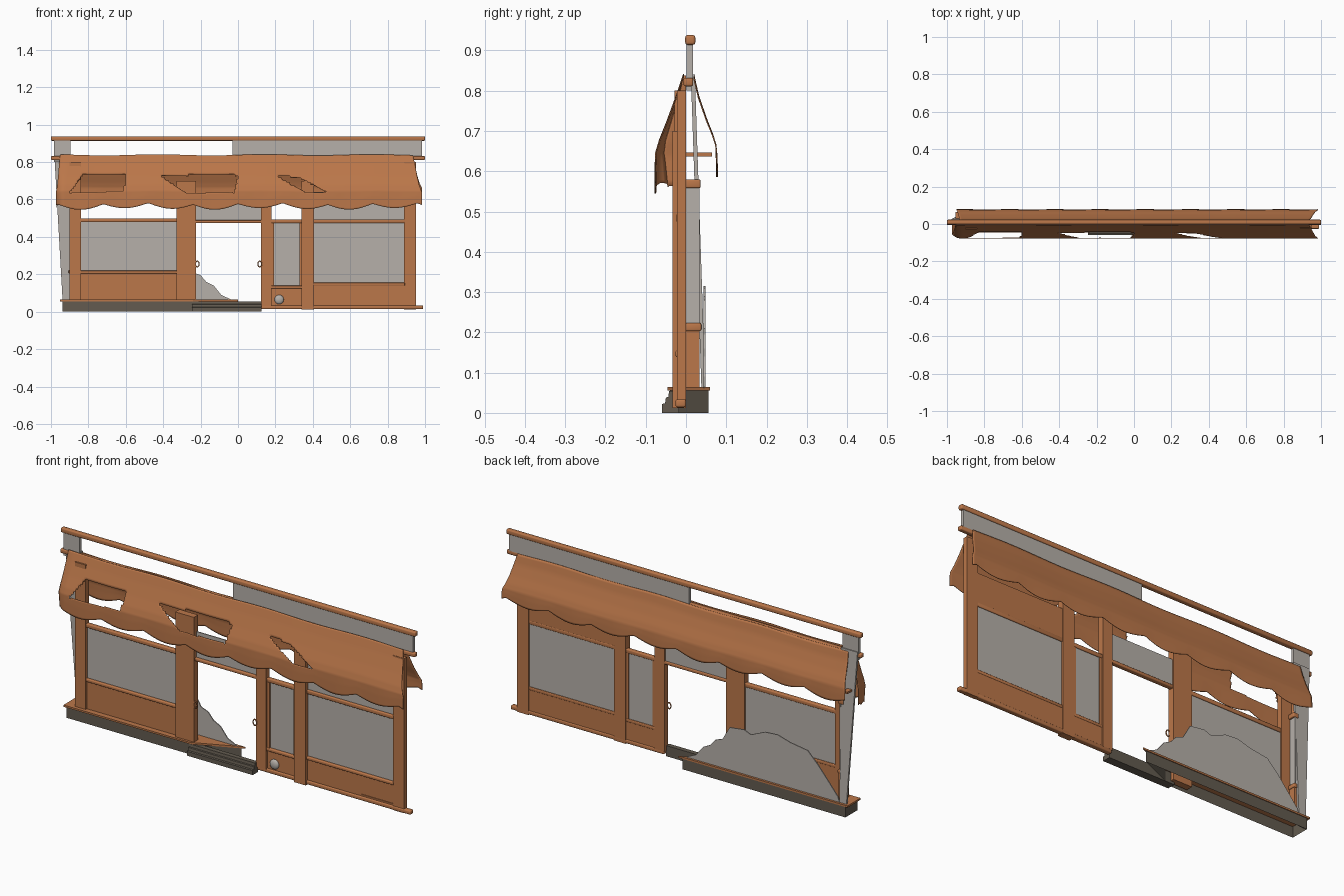
import bpy, bmesh, math
from mathutils import Vector
from mathutils.geometry import intersect_point_quad_2d

if "Cube" in bpy.data.objects:
    bpy.data.objects.remove(bpy.data.objects["Cube"])


def material(name, rgb):
    m = bpy.data.materials.new(name)
    m.diffuse_color = (*rgb, 1)
    m.use_nodes = True
    m.node_tree.nodes["Principled BSDF"].inputs["Base Color"].default_value = m.diffuse_color
    return m


WOOD = material("orange_wood", (0.50, 0.185, 0.068))
GREY = material("dusty_grey", (0.47, 0.435, 0.40))
STONE = material("dark_stone", (0.125, 0.105, 0.08))


def make(name, bm, mat, smooth=False):
    me = bpy.data.meshes.new(name)
    bm.to_mesh(me)
    bm.free()
    me.materials.append(mat)
    ob = bpy.data.objects.new(name, me)
    bpy.context.collection.objects.link(ob)
    if smooth:
        bpy.ops.object.select_all(action='DESELECT')
        ob.select_set(True)
        bpy.context.view_layer.objects.active = ob
        bpy.ops.object.shade_smooth_by_angle(angle=math.radians(40))
    return ob


def box(name, x0, x1, y0, y1, z0, z1, mat=WOOD, bevel=0):
    bm = bmesh.new()
    bmesh.ops.create_cube(bm, size=1)
    for v in bm.verts:
        v.co = Vector(((x0, x1)[v.co.x > 0], (y0, y1)[v.co.y > 0], (z0, z1)[v.co.z > 0]))
    if bevel:
        bmesh.ops.bevel(bm, geom=bm.edges[:], offset=bevel, segments=3,
                        profile=0.5, affect='EDGES')
    return make(name, bm, mat, bevel > 0)


def prism(name, pts, direction, mat, open_start=False):
    bm = bmesh.new()
    f = bm.faces.new([bm.verts.new(p) for p in pts])
    r = bmesh.ops.extrude_face_region(bm, geom=[f], use_keep_orig=True)
    bmesh.ops.translate(bm, verts=[g for g in r['geom'] if isinstance(g, bmesh.types.BMVert)],
                        vec=direction)
    if open_start:
        bmesh.ops.delete(bm, geom=[f], context='FACES_ONLY')
    bmesh.ops.recalc_face_normals(bm, faces=bm.faces[:])
    return make(name, bm, mat)


# top rail, cornice, surviving sign board
box("top_rail", -1, 1, -0.002, 0.023, 0.914, 0.938, bevel=0.006)
box("cornice_rail", -1, 1, -0.006, 0.018, 0.811, 0.832, bevel=0.005)
box("sign_board", -0.03, 0.985, 0.001, 0.017, 0.815, 0.915, GREY)
box("sign_board_stub", -0.985, -0.895, 0.001, 0.017, 0.80, 0.915, GREY)

# leaning grey corner post behind the left end
prism("leaning_post", [(-0.982, 0.012, 0.84), (-0.89, 0.012, 0.84),
                       (-0.90, 0.04, 0.01), (-0.935, 0.04, 0.01)], (0, 0.01, 0), GREY)

# pillars: x range, front y, bottom, top
for n, x0, x1, y0, z0, z1 in (
        ("left_pillar", -0.90, -0.84, -0.028, 0.06, 0.80),
        ("door_left_pillar", -0.33, -0.225, -0.034, 0.012, 0.70),
        ("door_right_pillar", 0.122, 0.178, -0.028, 0.03, 0.70),
        ("inner_right_pillar", 0.34, 0.405, -0.034, 0.012, 0.70),
        ("right_pillar", 0.888, 0.952, -0.022, 0.012, 0.80)):
    box(n, x0, x1, y0, 0.0, z0, z1)

# window bays: x range, sill height, glass top
for n, x0, x1, base, sill, top in (("left", -0.845, -0.325, 0.06, 0.22, 0.485),
                                   ("small", 0.175, 0.345, 0.03, 0.14, 0.48),
                                   ("right", 0.40, 0.892, 0.03, 0.155, 0.48)):
    box(n + "_lower_panel", x0, x1, -0.018, -0.004, base, sill)
    box(n + "_sill", x0, x1, -0.026, -0.002, sill - 0.016, sill, bevel=0.004)
    box(n + "_glass", x0, x1, -0.013, -0.008, sill, top, GREY)
    box(n + "_head_rail", x0, x1, -0.024, -0.002, top - 0.006, top + 0.014, bevel=0.004)
for x in (0.178, 0.328):
    box("small_window_jamb", x, x + 0.014, -0.022, -0.004, 0.13, 0.48)
box("right_transom_glass", 0.40, 0.892, -0.013, -0.009, 0.49, 0.64, GREY)
box("right_transom_backing", 0.40, 0.892, -0.008, -0.003, 0.49, 0.64)
box("door_transom_glass", -0.23, 0.13, -0.013, -0.008, 0.485, 0.62, GREY)
box("door_lintel", -0.23, 0.18, -0.026, -0.002, 0.474, 0.49, bevel=0.004)
box("right_base_rail", 0.125, 0.99, -0.026, 0.0, 0.014, 0.034, bevel=0.005)
box("right_panel_trim", 0.71, 0.89, -0.022, -0.016, 0.038, 0.044)

# left end wall with side window
box("side_lower_panel", -0.90, -0.885, 0, 0.034, 0.06, 0.21)
box("side_sill", -0.905, -0.88, -0.002, 0.038, 0.203, 0.223, bevel=0.004)
box("side_glass", -0.895, -0.89, 0, 0.034, 0.22, 0.56, GREY)
box("side_header", -0.91, -0.88, -0.004, 0.036, 0.558, 0.58, bevel=0.004)
box("awning_bracket", -0.955, -0.93, -0.006, 0.065, 0.636, 0.646)

# stone plinth with a broken diagonal end, floor lip and stepped doorstep
prism("plinth", [(-0.938, -0.04, 0), (-0.245, -0.04, 0), (-0.02, 0.056, 0), (-0.938, 0.056, 0)],
      (0, 0, 0.056), STONE, True)
prism("floor_lip", [(-0.952, -0.046, 0.055), (-0.24, -0.046, 0.055), (0, 0.06, 0.055),
                    (-0.952, 0.06, 0.055)], (0, 0, 0.009), WOOD)
prism("doorstep", [(-0.245, y, z) for y, z in ((-0.06, 0), (-0.06, 0.022), (-0.052, 0.024),
      (-0.05, 0.038), (-0.044, 0.04), (-0.042, 0.054), (-0.018, 0.054), (-0.018, 0))],
      (0.37, 0, 0), STONE)

# flat rubble heap behind the left bay
heap = [(-0.03, 0.062), (-0.09, 0.09), (-0.13, 0.14), (-0.17, 0.16), (-0.2, 0.195), (-0.24, 0.21),
        (-0.28, 0.28), (-0.36, 0.29), (-0.40, 0.275), (-0.48, 0.31), (-0.55, 0.315), (-0.62, 0.295),
        (-0.72, 0.28), (-0.78, 0.22), (-0.84, 0.15), (-0.89, 0.09), (-0.9, 0.062)]
prism("rubble_heap", [(x, 0.044, z) for x, z in heap], (0, 0.005, 0), GREY)

# door handles and stray ball
for x in (-0.218, 0.116):
    bm = bmesh.new()
    rings = []
    for i in range(12):
        a = math.tau * i / 12
        rings.append([bm.verts.new((x + math.cos(a) * (0.010 + 0.003 * math.cos(b)),
                                    -0.03 + 0.003 * math.sin(b),
                                    0.255 + math.sin(a) * (0.016 + 0.003 * math.cos(b))))
                      for b in (math.tau * j / 6 for j in range(6))])
    for i in range(12):
        for j in range(6):
            bm.faces.new((rings[i][j], rings[i][(j + 1) % 6],
                          rings[(i + 1) % 12][(j + 1) % 6], rings[(i + 1) % 12][j]))
    make("door_handle", bm, WOOD, True)
bm = bmesh.new()
bmesh.ops.create_uvsphere(bm, u_segments=20, v_segments=12, radius=0.025)
for v in bm.verts:
    v.co = Vector((v.co.x + 0.22, v.co.y * 0.5 - 0.02, v.co.z + 0.065))
make("stray_ball", bm, GREY, True)

# awnings
FRONT = [(-0.006, 0.838), (-0.022, 0.79), (-0.046, 0.725), (-0.066, 0.675), (-0.075, 0.645),
         (-0.076, 0.61), (-0.076, 0.56)]
BACK = [(0.02, 0.832), (0.031, 0.785), (0.05, 0.73), (0.066, 0.69), (0.074, 0.665),
        (0.076, 0.635), (0.077, 0.60)]
HOLES = [((-0.83, 0.73), (-0.60, 0.73), (-0.61, 0.645), (-0.90, 0.635)),
         ((-0.42, 0.73), (0.0, 0.73), (-0.02, 0.637), (-0.27, 0.632)),
         ((0.20, 0.73), (0.33, 0.715), (0.48, 0.637), (0.36, 0.637))]


def along(profile, t):
    f = t * (len(profile) - 1)
    i = min(int(f), len(profile) - 2)
    return Vector(profile[i]).lerp(Vector(profile[i + 1]), f - i)


def grid(name, nu, nv, fn, holes=()):
    bm = bmesh.new()
    g = [[bm.verts.new(fn(i / nu, j / nv)) for j in range(nv + 1)] for i in range(nu + 1)]
    for i in range(nu):
        for j in range(nv):
            quad = (g[i][j], g[i][j + 1], g[i + 1][j + 1], g[i + 1][j])
            c = sum((v.co for v in quad), Vector()) / 4
            if any(intersect_point_quad_2d((c.x, c.z), *h) for h in holes):
                continue
            bm.faces.new(quad)
    loose = [v for v in bm.verts if not v.link_faces]
    bmesh.ops.delete(bm, geom=loose, context='VERTS')
    ob = make(name, bm, WOOD, True)
    m = ob.modifiers.new("cloth_thickness", 'SOLIDIFY')
    m.thickness, m.offset = 0.003, 0


def awning(profile, left_top, left_low):
    def fn(u, t):
        y, z = along(profile, t)
        flare = min(1, t * 1.4)
        x0 = left_top + (left_low - left_top) * flare
        x = x0 + (0.935 + 0.05 * flare - x0) * u
        hang = max(0, (t - 0.66) / 0.34)
        z += hang * (0.016 - 0.026 * abs(math.sin(x * math.pi / 0.24)) + 0.005 * math.sin(9 * x))
        z += 0.003 * math.sin(11 * x) * (1 - t)
        if left_low < -0.96:  # rounded front left corner
            y += 0.03 * t * max(0, 1 - u * 45) ** 2
        return (x, y + 0.001 * hang * math.sin(26 * x), z)
    return fn


grid("front_awning", 240, 36, awning(FRONT, -0.95, -0.972), HOLES)
grid("back_awning", 160, 24, awning(BACK, -0.93, -0.95))


def curtain(u, t):
    y, z = along(FRONT, t)
    x = -0.95 - 0.022 * min(1, t * 1.4)
    return (x, (y + 0.03 * t) * (1 - u), z + 0.012 * math.sin(u * 9) * max(0, t - 0.66))


# left side curtain of the front awning
grid("awning_side_curtain", 8, 18, curtain)
